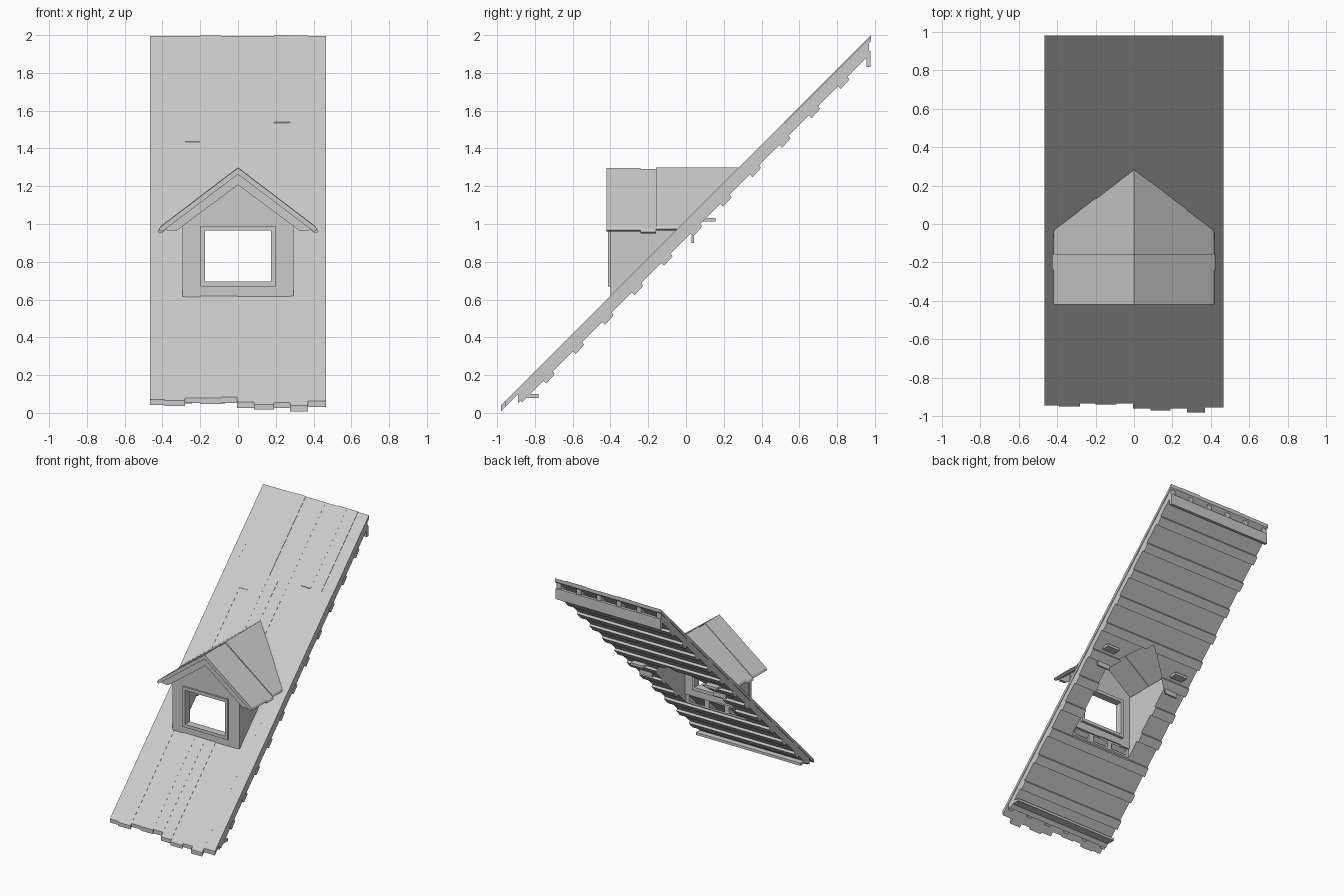
import bpy, bmesh, random
from mathutils import Vector

random.seed(4)
if "Cube" in bpy.data.objects:
    bpy.data.objects.remove(bpy.data.objects["Cube"])

grey = bpy.data.materials.new("weathered_grey")
grey.use_nodes = True
COLOUR = (0.6, 0.6, 0.6, 1)
grey.diffuse_color = COLOUR
grey.node_tree.nodes["Principled BSDF"].inputs["Base Color"].default_value = COLOUR


def prism(profile, axis, a, b):
    """Extrude a 2D profile along x (profile in y,z) or y (profile in x,z)."""
    bm = bmesh.new()
    place = (lambda p, t: (t, p[0], p[1])) if axis == "x" else (lambda p, t: (p[0], t, p[1]))
    near = [bm.verts.new(place(p, a)) for p in profile]
    far = [bm.verts.new(place(p, b)) for p in profile]
    bm.faces.new(near)
    bm.faces.new(far)
    n = len(profile)
    for i in range(n):
        j = (i + 1) % n
        bm.faces.new((near[i], near[j], far[j], far[i]))
    bmesh.ops.recalc_face_normals(bm, faces=bm.faces)
    return bm


def box(x0, x1, y0, y1, z0, z1):
    return prism([(y0, z0), (y1, z0), (y1, z1), (y0, z1)], "x", x0, x1)


def slope_board(x0, x1, y0, y1, low, high):
    """Board lying on the 45 degree pitch, with plumb-cut ends."""
    return prism([(y0, y0 + low), (y1, y1 + low), (y1, y1 + high), (y0, y0 + high)], "x", x0, x1)


def clip(bm, co, no):
    """Keep the part of a convex piece on the side the normal points to."""
    bmesh.ops.bisect_plane(bm, geom=bm.verts[:] + bm.edges[:] + bm.faces[:], dist=1e-6,
                           plane_co=co, plane_no=no, clear_inner=True)
    rim = [e for e in bm.edges if e.is_boundary]
    if rim:
        bmesh.ops.holes_fill(bm, edges=rim)
    bmesh.ops.recalc_face_normals(bm, faces=bm.faces)
    return bm


# Five-sided opening below the dormer, as planes facing outwards
OPENING = [(Vector((0, -0.385, 0)), Vector((0, -1, 0))),
           (Vector((0, 0.23, 0)), Vector((0.76, 1, 0))),
           (Vector((0, 0.23, 0)), Vector((-0.76, 1, 0))),
           (Vector((0.27, 0, 0)), Vector((1, 0, 0))),
           (Vector((-0.27, 0, 0)), Vector((-1, 0, 0)))]


def cut_opening(pieces):
    result = []
    for bm in pieces:
        if any(all((v.co - co).dot(no) >= 0 for v in bm.verts) for co, no in OPENING):
            result.append(bm)
            continue
        for co, no in OPENING:
            outside = clip(bm.copy(), co, no)
            if outside.faces:
                result.append(outside)
            clip(bm, co, -no)
            if not bm.faces:
                break
    return result


def build(name, pieces):
    mesh = bpy.data.meshes.new(name)
    whole = bmesh.new()
    for bm in pieces:
        temp = bpy.data.meshes.new("temp")
        bm.to_mesh(temp)
        whole.from_mesh(temp)
        bpy.data.meshes.remove(temp)
        bm.free()
    whole.to_mesh(mesh)
    whole.free()
    mesh.materials.append(grey)
    obj = bpy.data.objects.new(name, mesh)
    bpy.context.collection.objects.link(obj)
    return obj


# Main roof planks: left edge, lower end, butt joint
planks = [(-0.465, -0.945, 0.65), (-0.39, -0.95, 0.52), (-0.28, -0.935, 0.42),
          (-0.2, -0.94, 0.65), (-0.09, -0.935, 0.52), (-0.005, -0.96, 0.43),
          (0.085, -0.97, 0.64), (0.19, -0.96, 0.52), (0.275, -0.98, -0.2), (0.37, -0.955, 0.52)]
edges = [p[0] for p in planks[1:]] + [0.465]
pieces = []
for (x0, end, joint), x1 in zip(planks, edges):
    for y0, y1 in ((end, joint), (joint, 0.98)):
        lift = random.uniform(-0.006, 0)
        pieces.append(slope_board(x0, x1, y0, y1, 0.987, 1.02 + lift))
build("roof_planks", cut_opening(pieces))

# Rafters and lining under the planks
pieces = []
for i in range(6):
    x = -0.44 + i * 0.176
    pieces.append(slope_board(x - 0.02, x + 0.02, -0.89, 0.97, 0.94, 0.987))
build("rafters", cut_opening(pieces))
build("ceiling_lining", cut_opening([slope_board(-0.46, 0.46, -0.87, 0.955, 0.925, 0.94)]))

# Cross battens below the lining
pieces = []
for i in range(11):
    y = -0.755 + i * 0.156
    profile = [(y - 0.012, y + 0.937), (y + 0.045, y + 0.97 + 0.012),
               (y + 0.06, y + 0.96), (y + 0.015, y + 0.91)]
    pieces.append(prism(profile, "x", -0.462, 0.462))
build("cross_battens", cut_opening(pieces))
build("ridge_fascia", [box(-0.46, 0.46, 0.955, 0.978, 1.83, 1.915)])
build("eave_plate", [box(-0.46, 0.46, -0.89, -0.78, 0.08, 0.1)])

# Dormer roof planks, trimmed where they meet the main roof
pieces = []
for side in (-1, 1):
    for y0, y1, reach, top in ((-0.42, -0.24, 0.412, 1.297), (-0.24, -0.16, 0.418, 1.292),
                               (-0.16, 0.32, 0.41, 1.3)):
        drop = reach * 0.76
        profile = [(0, top), (side * reach, top - drop),
                   (side * (reach + 0.008), top - drop - 0.016),
                   (side * (reach - 0.01), top - drop - 0.024), (0, top - 0.034)]
        pieces.append(clip(prism(profile, "y", y0, y1), (0, 0, 1.0), (0, -1, 1)))
build("dormer_roof", pieces)

# Bargeboards under the front edge of the dormer roof
pieces = []
for side in (-1, 1):
    profile = [(0, 1.268), (side * 0.385, 0.975), (side * 0.375, 0.965),
               (side * 0.325, 0.965), (0, 1.207)]
    pieces.append(prism(profile, "y", -0.411, -0.39))
build("bargeboards", pieces)

# Dormer front wall around the window
pieces = [box(-0.295, -0.19, -0.4, -0.375, 0.61, 0.97),
          box(0.19, 0.295, -0.4, -0.375, 0.61, 0.97),
          box(-0.19, 0.0, -0.4, -0.375, 0.617, 0.68),
          box(0.0, 0.19, -0.4, -0.375, 0.61, 0.68),
          prism([(-0.295, 0.97), (0.295, 0.97), (0.295, 1.04), (0, 1.264), (-0.295, 1.04)],
                "y", -0.4, -0.375)]
build("dormer_front_wall", pieces)

# Dormer cheeks, triangular down to the main roof
build("dormer_cheeks", [
    clip(box(min(s * 0.27, s * 0.293), max(s * 0.27, s * 0.293), -0.39, 0.06, 0.55, 1.045),
         (0, 0, 0.985), (0, -1, 1)) for s in (-1, 1)])

# Window frame
build("window_frame", [box(-0.198, -0.175, -0.413, -0.355, 0.67, 0.99),
                       box(0.175, 0.198, -0.413, -0.355, 0.67, 0.99),
                       box(-0.175, 0.175, -0.413, -0.355, 0.67, 0.695),
                       box(-0.175, 0.175, -0.413, -0.355, 0.965, 0.99)])

# Short blocks supporting the dormer beneath the pitch
pieces = []
for s in (-1, 1):
    a, b = sorted((s * 0.27, s * 0.38))
    pieces += [box(a, b, 0.02, 0.155, 1.013, 1.033), box(a, b, 0.028, 0.042, 0.9, 0.99)]
build("support_blocks", pieces)
